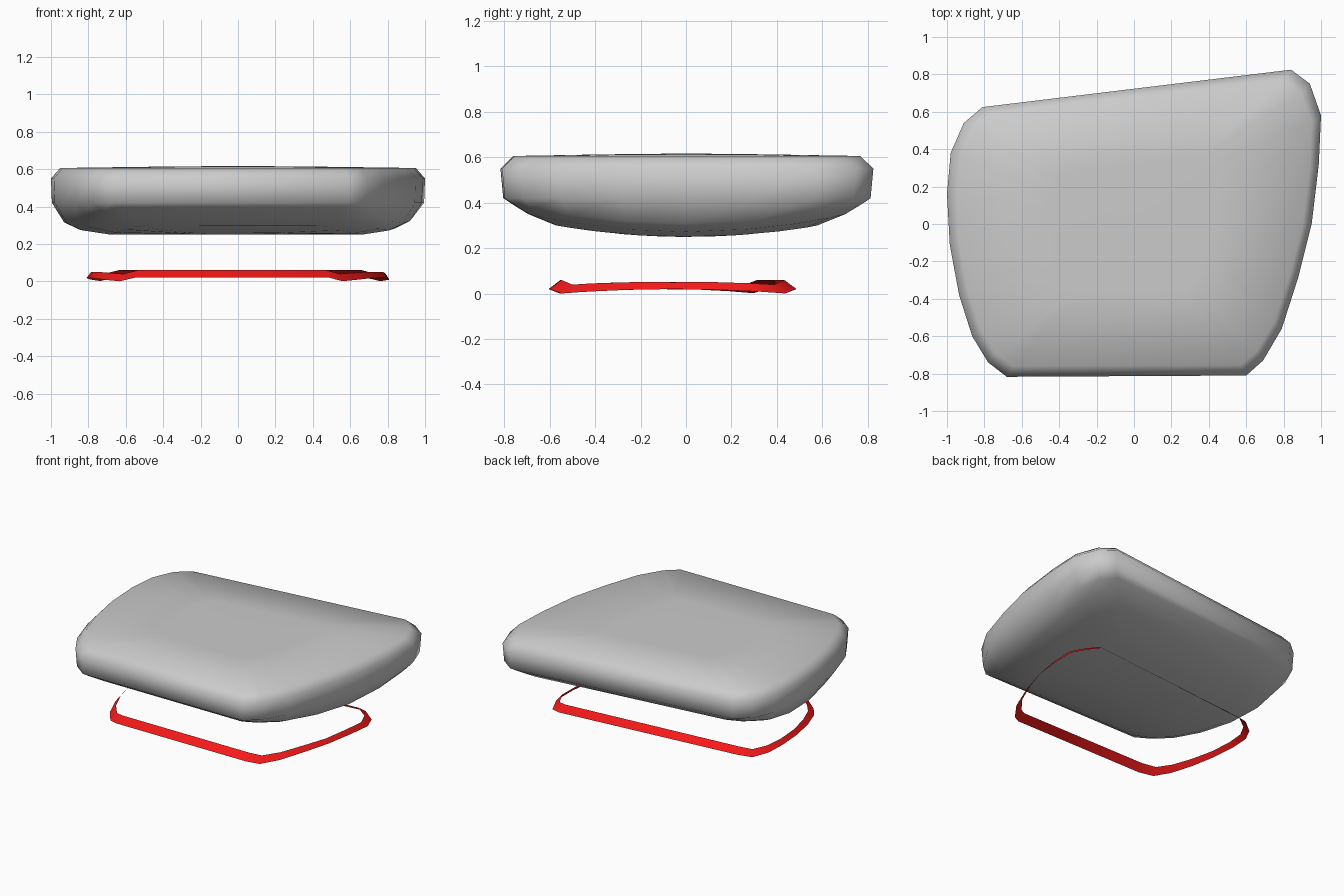
import bpy, math

if "Cube" in bpy.data.objects:
    bpy.data.objects.remove(bpy.data.objects["Cube"])

# Shared plan outline, counter-clockwise from the back left corner
OUT = [(-.81, .625), (-.91, .54), (-.98, .38), (-1, .16), (-.985, -.11), (-.935, -.38),
       (-.865, -.6), (-.78, -.74), (-.68, -.817), (.6, -.81), (.69, -.73), (.79, -.56),
       (.88, -.28), (.95, 0), (.988, .32), (1, .58), (.94, .75), (.84, .825)]
N = len(OUT)


def depth(x, y):
    """0 on the middle line, 1 on the straight front or back edge."""
    return min(1, y / (.725 + .12 * x) if y > 0 else -y / .815)


def build(name, verts, faces):
    mesh = bpy.data.meshes.new(name)
    mesh.from_pydata(verts, [], faces)
    ob = bpy.data.objects.new(name, mesh)
    bpy.context.collection.objects.link(ob)
    bpy.ops.object.select_all(action='DESELECT')
    ob.select_set(True)
    bpy.context.view_layer.objects.active = ob
    bpy.ops.object.shade_smooth_by_angle(angle=math.radians(60))
    return ob


def bridge(a, b):
    return [(a * N + i, a * N + (i + 1) % N, b * N + (i + 1) % N, b * N + i) for i in range(N)]


# Cushion: rings of (x scale, y scale, height, extra height at front and back)
RINGS = [(.45, .45, .613, 0), (.95, .93, .606, 0), (1, 1, .55, 0), (.995, .985, .42, 0),
         (.93, .93, .31, .08), (.85, .85, .272, .078), (.7, .7, .25, .05), (.35, .35, .25, .0125)]
verts = [(x * sx, y * sy, z + rise * depth(x, y) ** 2)
         for sx, sy, z, rise in RINGS for x, y in OUT]
faces = [f for r in range(len(RINGS) - 1) for f in bridge(r, r + 1)]
top = len(verts)
verts += [(0, 0, .617), (0, 0, .25)]
last = (len(RINGS) - 1) * N
for i in range(N):
    j = (i + 1) % N
    faces += [(top, j, i), (last + i, last + j, top + 1)]
faces = [tuple(reversed(f)) if top in f else f for f in faces]
faces = [tuple(reversed(f)) for f in faces]
cushion = build("cushion", verts, faces)
bpy.ops.object.mode_set(mode='EDIT')
bpy.ops.mesh.select_all(action='SELECT')
bpy.ops.mesh.normals_make_consistent(inside=False)
bpy.ops.object.mode_set(mode='OBJECT')

# Floor band: sloping strip that dips at the corners
low, high = [], []
for x, y in OUT:
    v = depth(x, y)
    z = .02 if v > .97 else max(0, .02 - .024 * v * v)
    low.append((x * .81, y * .665 - .062, z))
    high.append((x * .785, y * .6 - .062, z + .03 + .01 * v))
band = build("floor_band", low + high, bridge(0, 1))
red = bpy.data.materials.new("red")
red.diffuse_color = (.9, .01, .01, 1)
red.use_nodes = True
red.node_tree.nodes["Principled BSDF"].inputs["Base Color"].default_value = red.diffuse_color
band.data.materials.append(red)
